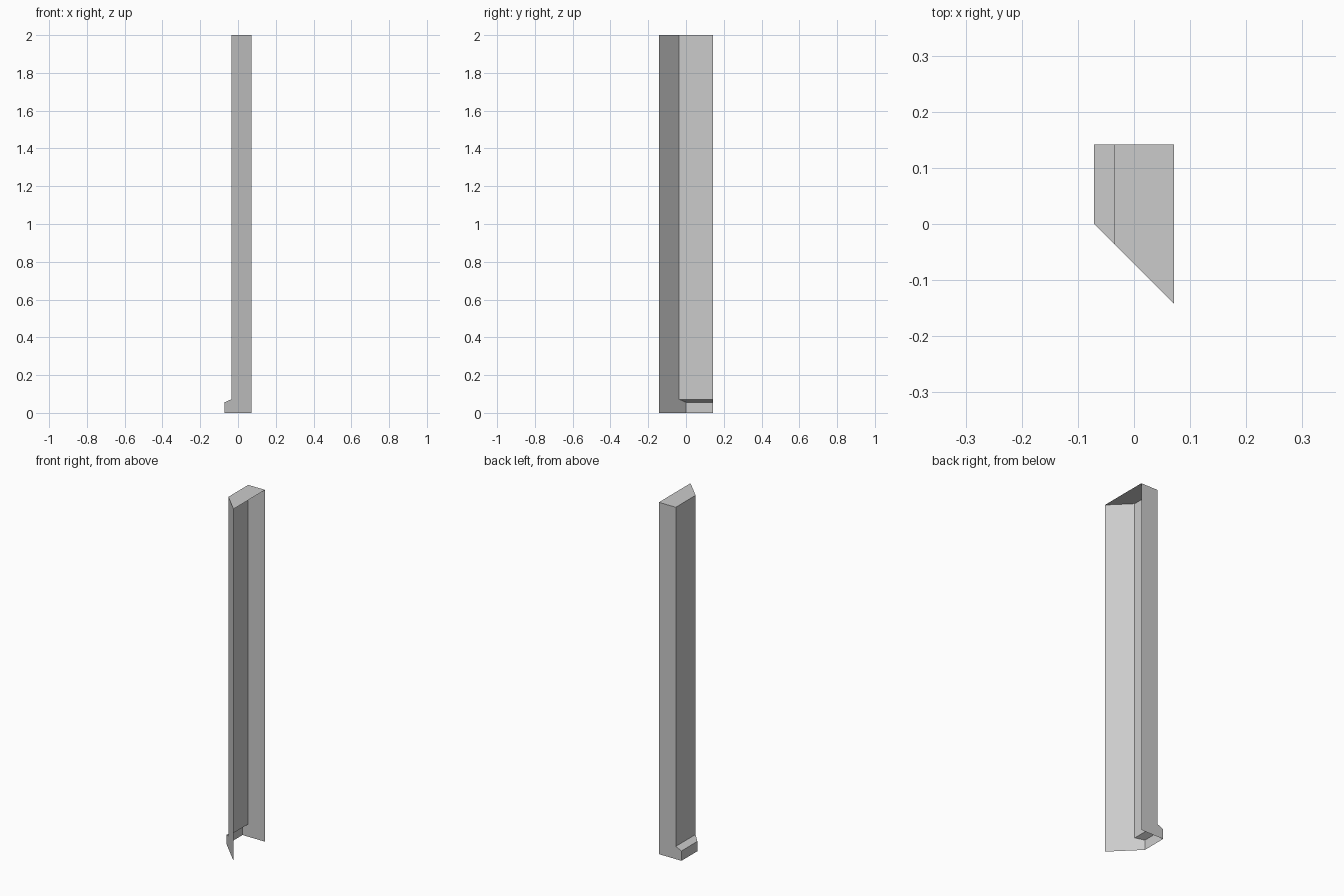
import bpy
import bmesh

cube = bpy.data.objects.get("Cube")
if cube:
    bpy.data.objects.remove(cube, do_unlink=True)

HALF_W, BACK, HEIGHT = 0.071, 0.142, 2.0
WALL_X, FOOT_Z, LEDGE_Z = -0.035, 0.056, 0.072

# Plain grey
grey = bpy.data.materials.new("light grey")
grey.use_nodes = True
colour = (0.6, 0.6, 0.6, 1.0)
grey.diffuse_color = colour
grey.node_tree.nodes["Principled BSDF"].inputs["Base Color"].default_value = colour

# Wall section in x and z: skirting foot, sloped ledge, wall, top, open side
profile = [(-HALF_W, 0), (-HALF_W, FOOT_Z), (WALL_X, LEDGE_Z),
           (WALL_X, HEIGHT), (HALF_W, HEIGHT), (HALF_W, 0)]

bm = bmesh.new()
# The front end is mitred at 45 degrees, the back end is square
front = [bm.verts.new((x, -HALF_W - x, z)) for x, z in profile]
back = [bm.verts.new((x, BACK, z)) for x, z in profile]
bm.faces.new(reversed(front))
bm.faces.new(back)

# Foot, ledge, wall and top; the inner side and underside stay open
for i in range(len(profile) - 2):
    bm.faces.new((front[i], front[i + 1], back[i + 1], back[i]))

bmesh.ops.recalc_face_normals(bm, faces=bm.faces)
# Turn the shell outward, judged by its top face
top = max(bm.faces, key=lambda f: f.calc_center_median().z)
if top.normal.z < 0:
    bmesh.ops.reverse_faces(bm, faces=bm.faces)

mesh = bpy.data.meshes.new("wall_end_with_skirting")
bm.to_mesh(mesh)
bm.free()
mesh.materials.append(grey)
wall = bpy.data.objects.new("wall_end_with_skirting", mesh)
bpy.context.collection.objects.link(wall)
